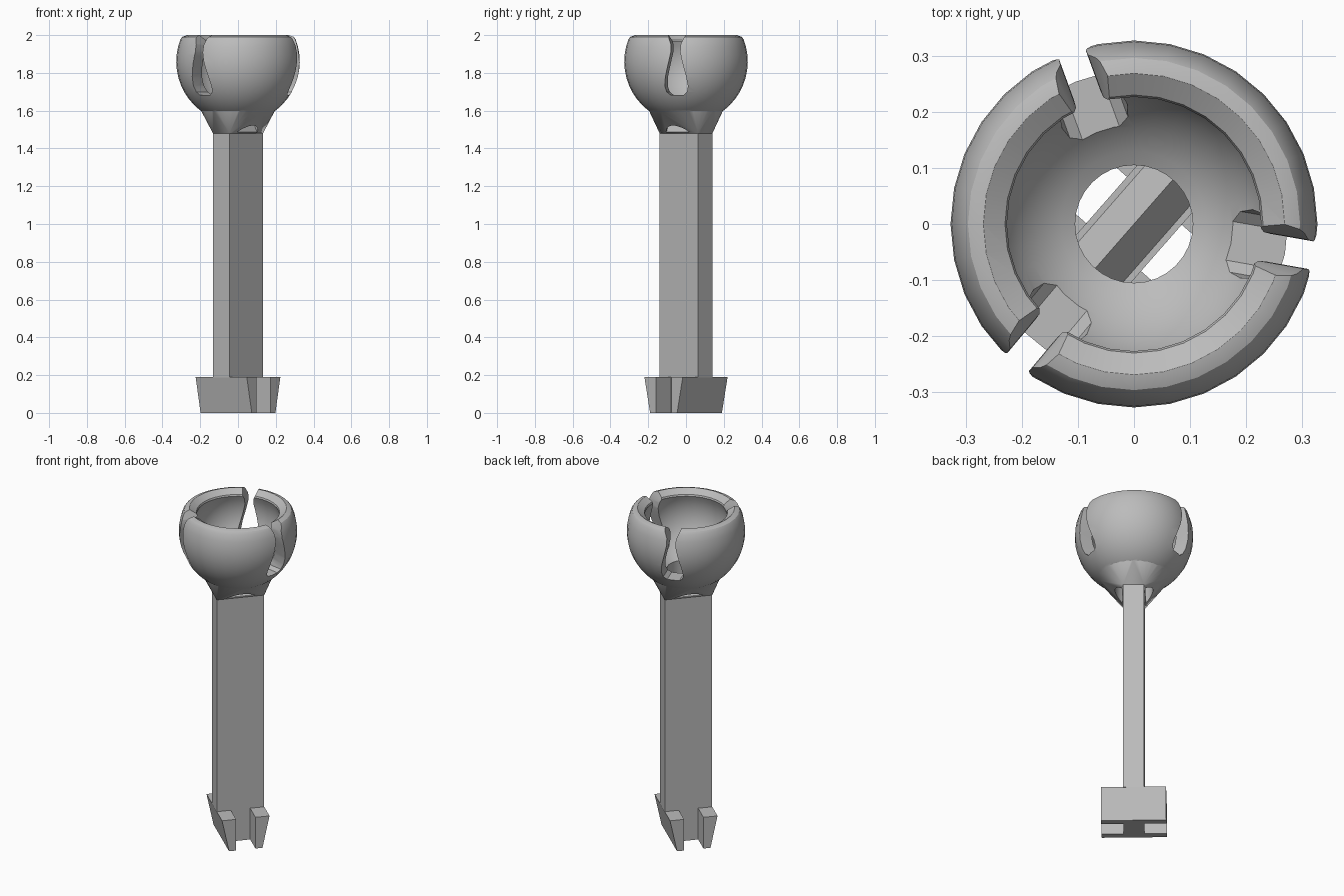
import bpy, bmesh
from math import radians, sin, cos, pi, sqrt, asin
from mathutils import Vector, Matrix

if "Cube" in bpy.data.objects:
    bpy.data.objects.remove(bpy.data.objects["Cube"], do_unlink=True)

grey = bpy.data.materials.new("plain grey")
grey.use_nodes = True
grey.diffuse_color = (0.5, 0.5, 0.5, 1)
grey.node_tree.nodes["Principled BSDF"].inputs["Base Color"].default_value = (0.5, 0.5, 0.5, 1)

TURN = Matrix.Rotation(radians(48.8), 4, 'Z')  # direction of the shaft's broad side
CENTRE, R_OUT, R_IN, R_DRAIN = 1.86, 0.327, 0.25, 0.105


def finish(name, bm, matrix=Matrix()):
    bm.transform(matrix)
    bmesh.ops.recalc_face_normals(bm, faces=bm.faces)
    mesh = bpy.data.meshes.new(name)
    bm.to_mesh(mesh)
    bm.free()
    mesh.materials.append(grey)
    obj = bpy.data.objects.new(name, mesh)
    bpy.context.collection.objects.link(obj)
    return obj


def hull(name, points, matrix=TURN):
    bm = bmesh.new()
    for p in points:
        bm.verts.new(p)
    res = bmesh.ops.convex_hull(bm, input=bm.verts)
    bmesh.ops.delete(bm, geom=list({g for g in res["geom_interior"]}), context='VERTS')
    bmesh.ops.dissolve_limit(bm, angle_limit=0.01, verts=bm.verts, edges=bm.edges)
    return finish(name, bm, matrix)


def rect(u0, u1, v, z):
    return [(u, s * v, z) for u in (u0, u1) for s in (-1, 1)]


def revolve(name, profile, steps=32):
    # profile of (radius, height) that starts and ends on the axis
    bm = bmesh.new()
    verts = [bm.verts.new((r, 0, z)) for r, z in profile]
    edges = [bm.edges.new(pair) for pair in zip(verts, verts[1:])]
    bmesh.ops.spin(bm, geom=verts + edges, cent=(0, 0, 0), axis=(0, 0, 1),
                   angle=2 * pi, steps=steps)
    bmesh.ops.remove_doubles(bm, verts=bm.verts, dist=1e-4)
    return finish(name, bm)


def arc(radius, a0, a1, steps):
    angles = [radians(a0 + (a1 - a0) * i / steps) for i in range(steps + 1)]
    return [(radius * cos(a), CENTRE + radius * sin(a)) for a in angles]


def boolean(target, tool, operation):
    mod = target.modifiers.new("cut", 'BOOLEAN')
    mod.operation, mod.solver, mod.object = operation, 'EXACT', tool
    bpy.context.view_layer.objects.active = target
    bpy.ops.object.modifier_apply(modifier=mod.name)
    bpy.data.objects.remove(tool, do_unlink=True)


# Bowl: outer ball with a rounded rim
cup = revolve("cup", [(0, CENTRE - R_OUT)] + arc(R_OUT, -80, 21, 14)
              + [(0.296, 1.99), (0.27, 2.0), (0, 2.0)])

# Neck: blends the round ball into the flat shaft
ring = [(0.197 * cos(i * pi / 16), 0.197 * sin(i * pi / 16), 1.602) for i in range(32)]
boolean(cup, hull("neck", ring + rect(-0.135, 0.135, 0.058, 1.48)), 'UNION')

# Hollow: inner ball, flared mouth and drain through the neck
low = -90 + math_deg if (math_deg := asin(R_DRAIN / R_IN) * 180 / pi) else 0
hollow = revolve("hollow", [(0, 1.486), (R_DRAIN, 1.486)] + arc(R_IN, low, 25, 14)
                 + [(0.23, 1.975), (0.27, 2.001), (0.27, 2.1), (0, 2.1)])
boolean(cup, hollow, 'DIFFERENCE')

# Three keyhole slots through the bowl wall
half = [(0.035, 1.683), (0.055, 1.70), (0.062, 1.73), (0.056, 1.78), (0.036, 1.86),
        (0.025, 1.91), (0.026, 1.95), (0.05, 2.01)]
outline = half + [(-w, z) for w, z in reversed(half)]
for i in range(3):
    bm = bmesh.new()
    face = bm.faces.new([bm.verts.new((0.1, w, z)) for w, z in outline])
    ext = bmesh.ops.extrude_face_region(bm, geom=[face])
    moved = [g for g in ext["geom"] if isinstance(g, bmesh.types.BMVert)]
    bmesh.ops.translate(bm, verts=moved, vec=(0.4, 0, 0))
    slot = finish("slot_cutter", bm, Matrix.Rotation(radians(-10 + 120 * i), 4, 'Z'))
    boolean(cup, slot, 'DIFFERENCE')

bpy.ops.object.select_all(action='DESELECT')
cup.select_set(True)
bpy.context.view_layer.objects.active = cup
bpy.ops.object.shade_smooth_by_angle(angle=radians(30))

# Shaft, with a ridge inside the drain
hull("shaft", rect(-0.135, 0.135, 0.058, 0.188) + rect(-0.135, 0.135, 0.058, 1.486))
hull("drain_ridge", rect(-0.11, 0.11, 0.058, 1.48) + [(-0.11, 0, 1.56), (0.11, 0, 1.56)])

# Foot: web between two tapered cross plates
hull("foot_web", rect(-0.07, 0.07, 0.058, 0) + rect(-0.07, 0.07, 0.058, 0.19))
for side, name in ((1, "left_foot_plate"), (-1, "right_foot_plate")):
    hull(name, rect(side * 0.055, side * 0.095, 0.18, 0)
         + rect(side * 0.055, side * 0.135, 0.18, 0.19))
